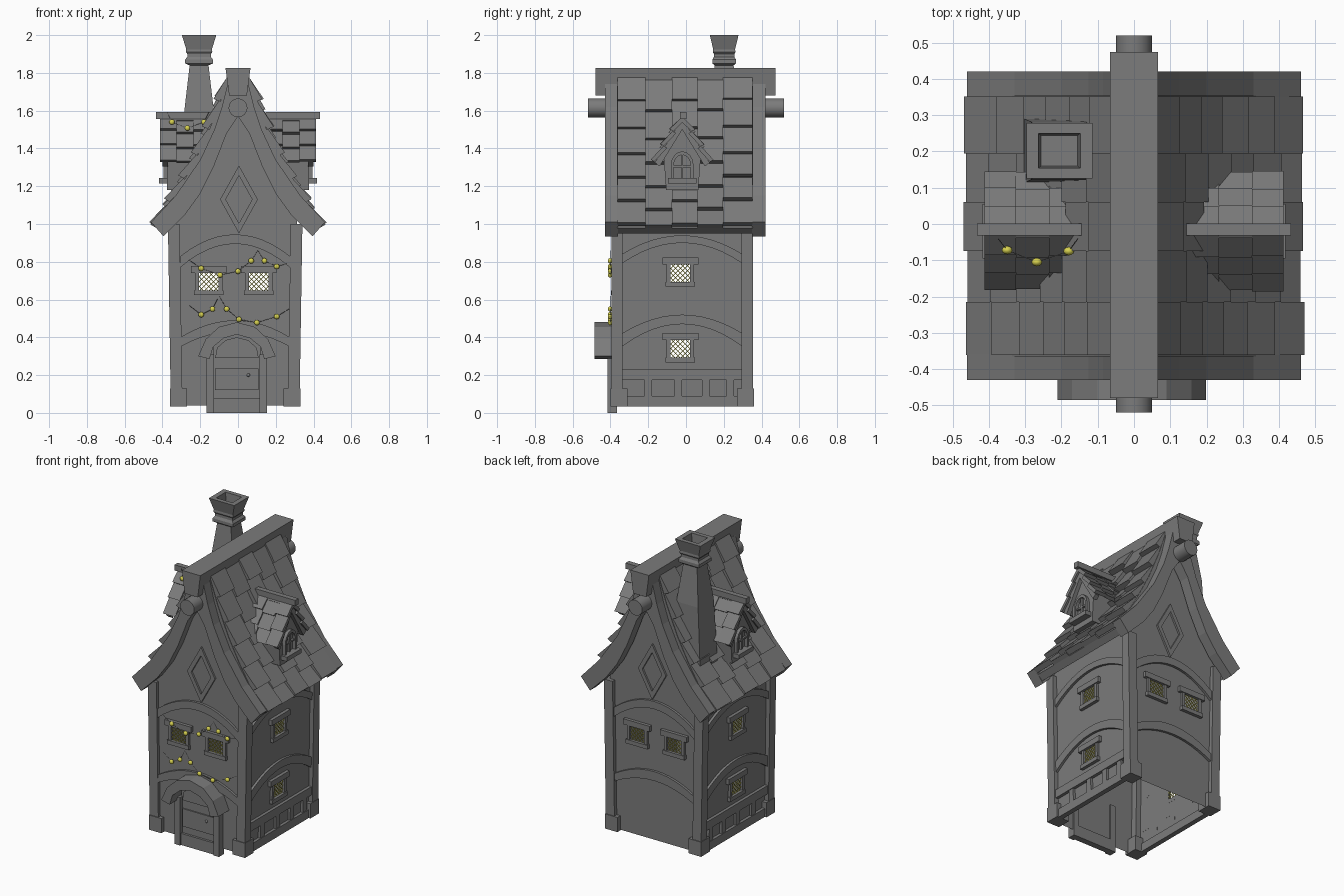
import bpy, bmesh, math, random
from mathutils import Matrix

random.seed(4)
if "Cube" in bpy.data.objects:
    bpy.data.objects.remove(bpy.data.objects["Cube"])


def material(name, rgb):
    m = bpy.data.materials.new(name)
    m.use_nodes = True
    m.diffuse_color = (*rgb, 1)
    m.node_tree.nodes["Principled BSDF"].inputs["Base Color"].default_value = (*rgb, 1)
    return m


GREY = material("stone grey", (0.2, 0.2, 0.2))
YELLOW = material("lamp yellow", (0.68, 0.64, 0.08))

CX, CY = -0.015, -0.02          # centre of the walls
# Placement functions: (across, up, outward) -> world
along_y = lambda u, v, d: (u, d, v)
front = lambda u, v, d: (CX + u, -0.375 - d, v)
back = lambda u, v, d: (CX + u, 0.33 + d, v)
left = lambda u, v, d: (CX + 0.312 + 0.016 * v + d, CY + u, v)
right = lambda u, v, d: (CX - 0.312 - 0.016 * v - d, CY + u, v)
WALLS = {"front": front, "back": back, "left": left, "right": right}
FRONT_WINDOWS, FRONT_Z = (-0.14, 0.125), 0.695
SIDE_U, SIDE_Z = -0.01, (0.74, 0.34)
WIN_W, WIN_H = 0.052, 0.046


def finish(name, bm, mat, smooth=False):
    mesh = bpy.data.meshes.new(name)
    bm.to_mesh(mesh)
    bm.free()
    mesh.materials.append(mat)
    if smooth:
        mesh.shade_smooth()
        mesh.set_sharp_from_angle(angle=0.6)
    obj = bpy.data.objects.new(name, mesh)
    bpy.context.collection.objects.link(obj)


def prisms(parts, place):
    """Extrude each (profile, low, high) part through a placement function."""
    bm = bmesh.new()
    for pts, lo, hi in parts:
        a = [bm.verts.new(place(u, v, lo)) for u, v in pts]
        b = [bm.verts.new(place(u, v, hi)) for u, v in pts]
        bm.faces.new(a)
        bm.faces.new(b[::-1])
        for i in range(len(a)):
            j = (i + 1) % len(a)
            bm.faces.new((a[i], b[i], b[j], a[j]))
    bmesh.ops.recalc_face_normals(bm, faces=bm.faces)
    return bm


def build(name, parts, place, smooth=False):
    finish(name, prisms(parts, place), GREY, smooth)


def rect(u0, u1, v0, v1):
    return [(u0, v0), (u1, v0), (u1, v1), (u0, v1)]


def mirrored(pts):
    """Complete a symmetric outline from its right half, bottom to top."""
    return pts + [(-u, v) for u, v in reversed(pts) if u > 0]


def arch_band(w, top, top_end, low, low_end, n=12):
    us = [w * (2 * i / n - 1) for i in range(n + 1)]
    curve = lambda mid, end: [(u, mid - (mid - end) * (u / w) ** 2) for u in us]
    return curve(top, top_end) + curve(low, low_end)[::-1]


def cut(bm, co, no, clear=False):
    bmesh.ops.bisect_plane(bm, geom=bm.verts[:] + bm.edges[:] + bm.faces[:],
                           plane_co=co, plane_no=no, clear_outer=clear)


# Hollow walls with gables, open underneath, with window openings
wall_half = [(0.313, 0.04), (0.328, 1.02), (0.26, 1.12), (0.14, 1.33), (0.05, 1.58), (0, 1.65)]
wall_pts = [(u + CX * (v < 1.1), v) for u, v in mirrored(wall_half)]
bm = prisms([(wall_pts, -0.375, 0.33)], along_y)
for e in (-1, 1):
    for z in (FRONT_Z, *SIDE_Z):
        cut(bm, (0, 0, z + e * WIN_H), (0, 0, 1))
    for u in FRONT_WINDOWS:
        cut(bm, (CX + u + e * WIN_W, 0, 0), (1, 0, 0))
    cut(bm, (0, CY + SIDE_U + e * WIN_W, 0), (0, 1, 0))


def is_opening(f):
    c, n = f.calc_center_median(), f.normal
    if abs(n.y) > 0.9:
        return abs(c.z - FRONT_Z) < WIN_H and any(abs(c.x - CX - u) < WIN_W for u in FRONT_WINDOWS)
    if abs(n.x) > 0.9:
        return abs(c.y - CY - SIDE_U) < WIN_W and any(abs(c.z - z) < WIN_H for z in SIDE_Z)
    return n.z < -0.9


bm.normal_update()
bmesh.ops.delete(bm, geom=[f for f in bm.faces if is_opening(f)], context='FACES')
finish("house_walls", bm, GREY)


def window(name, place, uc, zc):
    # Open diagonal lattice trimmed to the opening
    bm = bmesh.new()
    bmesh.ops.create_grid(bm, x_segments=10, y_segments=10, size=0.09,
                          matrix=Matrix.Rotation(math.pi / 4, 4, 'Z'))
    panes = bm.faces[:]
    bmesh.ops.inset_individual(bm, faces=panes, thickness=0.0026)
    bmesh.ops.delete(bm, geom=panes, context='FACES')
    for e in (-1, 1):
        cut(bm, (e * WIN_W, 0, 0), (e, 0, 0), True)
        cut(bm, (0, e * WIN_H, 0), (0, e, 0), True)
    bmesh.ops.solidify(bm, geom=bm.faces[:], thickness=0.003)
    for v in bm.verts:
        v.co = place(uc + v.co.x, zc + v.co.y, v.co.z + 0.004)
    bmesh.ops.recalc_face_normals(bm, faces=bm.faces)
    finish(name + "_lattice", bm, YELLOW)
    # Lintel, sill and jambs
    build(name + "_frame", [
        (rect(uc - 0.095, uc + 0.095, zc + WIN_H, zc + 0.082), 0, 0.021),
        (rect(uc - 0.078, uc + 0.078, zc - 0.072, zc - WIN_H), 0, 0.021),
        (rect(uc - 0.072, uc - WIN_W, zc - WIN_H, zc + WIN_H), 0, 0.015),
        (rect(uc + WIN_W, uc + 0.072, zc - WIN_H, zc + WIN_H), 0, 0.015)], place)


# Timber arches, windows and rails on each wall
for side, place in WALLS.items():
    if side in ("front", "back"):
        arches = [arch_band(0.29, 0.945, 0.83, 0.895, 0.77), arch_band(0.29, 0.49, 0.4, 0.43, 0.35)]
        for uc in FRONT_WINDOWS:
            window(f"{side}_window", place, uc, FRONT_Z)
        # Diamond on the gable
        w, h, k, zc = 0.1, 0.18, 0.7, 1.13
        build(side + "_gable_diamond", [
            ([(0.02 + a * w, zc), (0.02, zc + b * h), (0.02, zc + b * h * k), (0.02 + a * w * k, zc)], 0, 0.012)
            for a in (-1, 1) for b in (-1, 1)], place)
    else:
        arches = [arch_band(0.32, 0.94, 0.84, 0.9, 0.79), arch_band(0.32, 0.52, 0.42, 0.47, 0.35)]
        for zc in SIDE_Z:
            window(f"{side}_window", place, SIDE_U, zc)
        rails = [(rect(-0.32, 0.32, 0.175, 0.23), 0, 0.02), (rect(-0.32, 0.32, 0.035, 0.09), -0.012, 0.02)]
        rails += [(rect(u - 0.02, u + 0.02, 0.09, 0.175), 0, 0.016) for u in (-0.18, -0.02, 0.125, 0.255)]
        build(side + "_rails", rails, place)
        build(side + "_corner_posts", [(rect(s * 0.315, s * 0.375, 0.04, 1.0), -0.034, 0.028)
                                       for s in (-1, 1)], place)
    build(side + "_arches", [(a, 0, 0.016) for a in arches], place)

# Corner feet
build("corner_feet", [(rect(CX + sx * 0.3 - 0.045, CX + sx * 0.3 + 0.045, 0.035, 0.13),
                       CY + sy * 0.335 - 0.045, CY + sy * 0.335 + 0.045)
                      for sx in (-1, 1) for sy in (-1, 1)], along_y)

# Door with hood, jambs, panels and knob
doorway = lambda u, v, d: (u - 0.006, -0.375 - d, v)
hood_out = [(0.205, 0.3), (0.165, 0.39), (0.095, 0.455), (0, 0.48)]
hood_in = [(0.145, 0.285), (0.125, 0.35), (0.07, 0.395), (0, 0.415)]
build("door_hood", [(mirrored(hood_out) + mirrored(hood_in)[::-1], 0, 0.11)], doorway)
build("door_jambs", [(rect(s * 0.12, s * 0.16, 0, 0.31), -0.01, 0.04) for s in (-1, 1)], doorway)
build("door_step", [(rect(-0.12, 0.12, 0, 0.075), -0.01, 0.03)], doorway)
build("door", [(mirrored([(0.12, 0.03), (0.125, 0.35), (0.07, 0.4), (0, 0.42)]), 0, 0.015),
               (rect(-0.115, 0.115, 0.12, 0.235), 0.015, 0.023),
               (mirrored([(0.115, 0.29), (0.105, 0.345), (0.06, 0.385), (0, 0.4)]), 0.015, 0.023)], doorway)


def ball(name, loc, r, mat):
    bm = bmesh.new()
    bmesh.ops.create_uvsphere(bm, u_segments=12, v_segments=8, radius=r,
                              matrix=Matrix.Translation(loc) @ Matrix.Diagonal((1, 0.8, 1, 1)))
    finish(name, bm, mat, True)


ball("door_knob", (0.055, -0.403, 0.2), 0.009, GREY)

# Roof: curved deck, bargeboards and shingles, mirrored left and right
roof = [(0.05, 1.775), (0.11, 1.6), (0.185, 1.42), (0.262, 1.27), (0.35, 1.12), (0.435, 0.98)]
barge_out = [(0, 1.76), (0.055, 1.74), (0.085, 1.62), (0.125, 1.5), (0.2, 1.34), (0.33, 1.15), (0.46, 1.01)]
barge_in = [(0.395, 0.935), (0.28, 1.05), (0.2, 1.16), (0.13, 1.3), (0.06, 1.48), (0, 1.57)]


def along(curve, t):
    t = max(0, min(t, 0.9999)) * (len(curve) - 1)
    i = int(t)
    (a, b), (c, d), f = curve[i], curve[i + 1], t - int(t)
    length = math.hypot(c - a, d - b)
    normal = ((b - d) / length, (c - a) / length)
    return (a + (c - a) * f, b + (d - b) * f), normal


def shingles(name, curve, rows, edges, lift, thick, jitter, place):
    parts = []
    for k, (lo, hi) in enumerate(zip(edges, edges[1:])):
        shift = (1 if k % 2 else -1) * jitter * random.uniform(0.3, 1)
        base = 0.25 * lift * ((k + 1) % 2)
        for r in range(rows):
            (a, b), _ = along(curve, (r + (shift if r else 0)) / rows)
            (c, d), n = along(curve, (r + 1 + (shift if r < rows - 1 else shift * 0.3)) / rows)
            up = base + lift * random.uniform(0.8, 1.1)
            at = lambda x, z, k: (x + n[0] * k, z + n[1] * k)
            parts.append(([at(a, b, base - thick), at(a, b, base), at(c, d, up), at(c, d, up - thick)], lo, hi))
    build(name, parts, place)


for side, s in (("left", 1), ("right", -1)):
    slope = lambda u, v, d: (s * u, d, v)
    deck = roof + [(u - 0.035, v - 0.03) for u, v in reversed(roof)]
    build(side + "_roof_deck", [(deck, -0.365, 0.355)], slope)
    build(side + "_bargeboards", [(barge_out + barge_in, -0.43, -0.36),
                                  (barge_out + barge_in, 0.35, 0.42)], slope)
    shingles(side + "_roof_shingles", roof, 6, [-0.362, -0.215, -0.075, 0.06, 0.195, 0.352],
             0.034, 0.036, 0.28, slope)

    # Dormer
    out = lambda u, v, d: (s * d, CY + u, v)
    build(side + "_dormer_walls", [(mirrored([(0.085, 1.18), (0.1, 1.38), (0, 1.54)]), 0.15, 0.375)], out)
    build(side + "_dormer_sill", [(rect(-0.075, 0.075, 1.215, 1.243), 0.36, 0.418)], out)
    arch = lambda r, z: [(r, z)] + [(r * math.cos(a * math.pi / 8), 1.31 + 1.25 * r * math.sin(a * math.pi / 8))
                                    for a in range(9)] + [(-r, z)]
    build(side + "_dormer_window_frame", [(arch(0.06, 1.243) + arch(0.045, 1.243)[::-1], 0.37, 0.395),
                                          (rect(-0.005, 0.005, 1.243, 1.365), 0.37, 0.388),
                                          (rect(-0.045, 0.045, 1.3, 1.31), 0.37, 0.388)], out)
    for half, sy in (("front", -1), ("back", 1)):
        pitch = lambda u, v, d: (s * d, CY + sy * u, v)
        shingles(f"{side}_dormer_{half}_shingles", [(0, 1.56), (0.075, 1.445), (0.143, 1.325)], 3,
                 [0.15, 0.235, 0.325, 0.412], 0.022, 0.022, 0.12, pitch)
        build(f"{side}_dormer_{half}_bargeboard",
              [([(0, 1.56), (0.145, 1.325), (0.12, 1.305), (0, 1.5)], 0.37, 0.4)], pitch)
    build(side + "_dormer_ridge", [(rect(-0.012, 0.022, 1.555, 1.592), 0.145, 0.433)], out)

# Ridge beam and round log
build("ridge_beam", [(mirrored([(0.047, 1.68), (0.066, 1.825)]), -0.48, 0.475)], along_y)
circle = [(0.05 * math.cos(k * math.pi / 8), 1.615 + 0.05 * math.sin(k * math.pi / 8)) for k in range(16)]
build("ridge_log", [(circle, -0.52, 0.52)], along_y, smooth=True)

# Chimney as stacked square rings with a hollow top
bm = bmesh.new()
previous = None
for hx, hy, z in [(0.1, 0.09, 1.2), (0.078, 0.08, 1.6), (0.05, 0.05, 1.84), (0.074, 0.063, 1.85),
                  (0.074, 0.063, 1.87), (0.062, 0.054, 1.885), (0.062, 0.054, 1.9), (0.07, 0.06, 1.91),
                  (0.068, 0.058, 1.925), (0.091, 0.076, 2.0), (0.058, 0.048, 2.0), (0.05, 0.042, 1.92)]:
    ring = [bm.verts.new((-0.206 + a * hx, 0.202 + b * hy, z)) for a, b in ((-1, -1), (1, -1), (1, 1), (-1, 1))]
    if previous:
        for i in range(4):
            j = (i + 1) % 4
            bm.faces.new((previous[i], previous[j], ring[j], ring[i]))
    previous = ring
bm.faces.new(previous)
finish("chimney", bm, GREY)


# Strings of lamps
def lamp_string(name, pts, lamps):
    curve = bpy.data.curves.new(name + "_wire", 'CURVE')
    curve.dimensions = '3D'
    curve.bevel_depth = 0.001
    curve.bevel_resolution = 0
    spline = curve.splines.new('POLY')
    spline.points.add(len(pts) - 1)
    for p, co in zip(spline.points, pts):
        p.co = (*co, 1)
    curve.materials.append(GREY)
    bpy.context.collection.objects.link(bpy.data.objects.new(name + "_wire", curve))
    for i in lamps:
        ball(name + "_lamp", pts[i], 0.0145, YELLOW)


on_wall = lambda pts: [(x, -0.402, z) for x, z in pts]
lamp_string("upper_string", on_wall([(-0.26, 0.81), (-0.195, 0.765), (-0.095, 0.73), (0, 0.75), (0.07, 0.805),
                                     (0.105, 0.86), (0.14, 0.805), (0.205, 0.775), (0.26, 0.79)]), (1, 2, 3, 4, 6, 7))
lamp_string("lower_string", on_wall([(-0.26, 0.57), (-0.195, 0.52), (-0.135, 0.55), (-0.1, 0.62), (-0.06, 0.55),
                                     (0.005, 0.495), (0.1, 0.478), (0.205, 0.51), (0.27, 0.55)]), (1, 2, 4, 5, 6, 7))
lamp_string("dormer_string", [(-0.375, -0.04, 1.59), (-0.35, -0.072, 1.54), (-0.268, -0.105, 1.508),
                              (-0.18, -0.075, 1.54), (-0.155, -0.04, 1.59)], (1, 2, 3))
